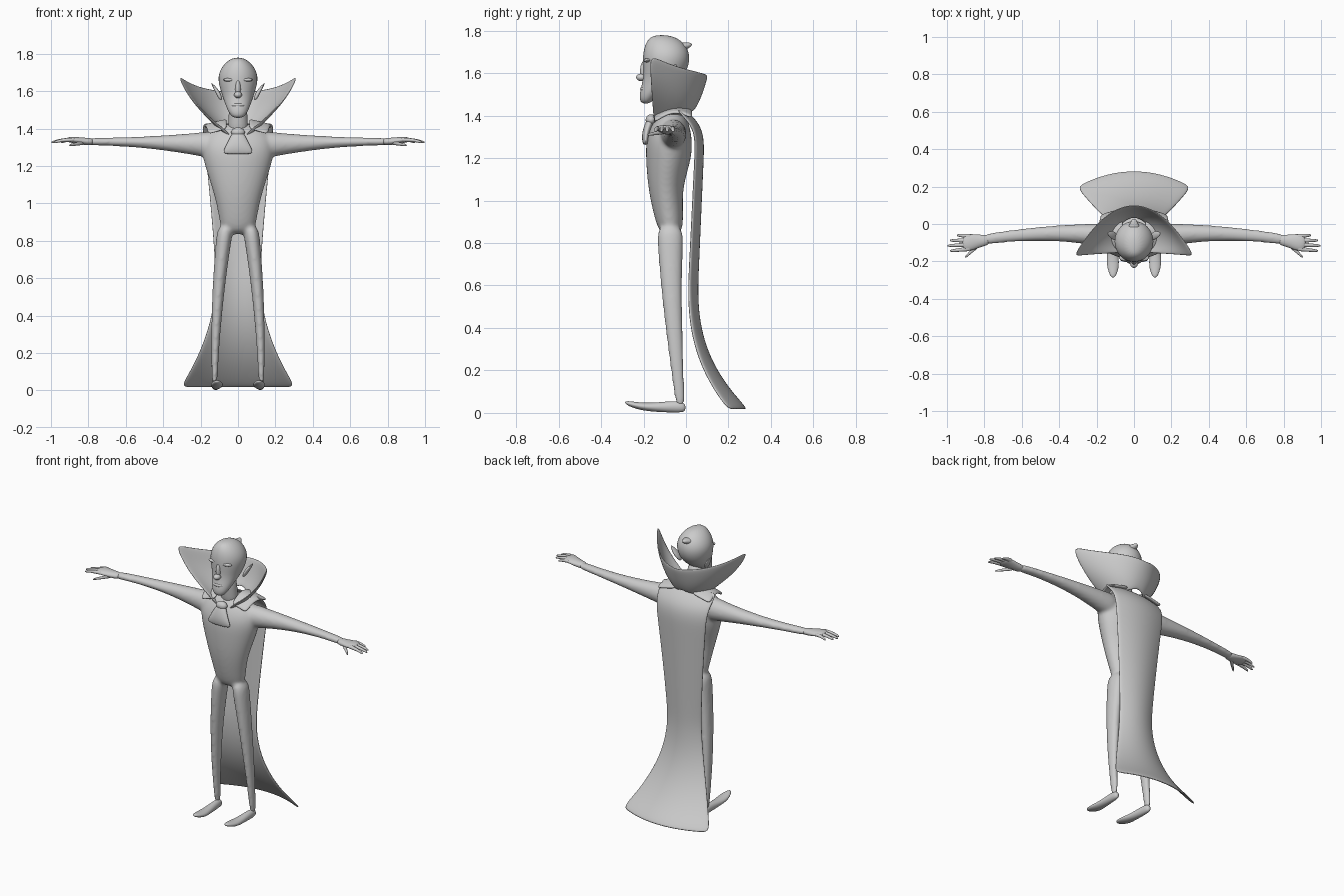
import bpy, bmesh, math
from mathutils import Matrix, Vector

if "Cube" in bpy.data.objects:
    bpy.data.objects.remove(bpy.data.objects["Cube"])

COLOR = (0.6, 0.6, 0.6, 1)
grey = bpy.data.materials.new("plain_grey")
grey.use_nodes = True
grey.diffuse_color = COLOR
grey.node_tree.nodes["Principled BSDF"].inputs["Base Color"].default_value = COLOR


def finish(name, bm, mirror=False, thickness=0, rounding=2):
    bmesh.ops.recalc_face_normals(bm, faces=bm.faces)
    for face in bm.faces:
        face.smooth = True
    mesh = bpy.data.meshes.new(name)
    bm.to_mesh(mesh)
    bm.free()
    mesh.materials.append(grey)
    part = bpy.data.objects.new(name, mesh)
    bpy.context.collection.objects.link(part)
    if mirror:
        part.modifiers.new("mirror", 'MIRROR').use_clip = True
    if thickness:
        shell = part.modifiers.new("shell", 'SOLIDIFY')
        shell.thickness = thickness
        shell.offset = 0
    smooth = part.modifiers.new("rounding", 'SUBSURF')
    smooth.levels = smooth.render_levels = rounding
    return part


def steps(count):
    return [i / count for i in range(count + 1)]


def add_loft(bm, axis, sections, sides, side=1):
    """Join elliptical sections: position, two centre values, two radii."""
    rings = []
    for position, a, b, radius_a, radius_b in sections:
        ring = []
        for i in range(sides):
            angle = math.tau * i / sides
            point = [a + radius_a * math.cos(angle), b + radius_b * math.sin(angle)]
            point.insert("xyz".index(axis), position)
            point[0] *= side
            ring.append(bm.verts.new(point))
        rings.append(ring)
    for ring, following in zip(rings, rings[1:]):
        for i in range(sides):
            bm.faces.new((ring[i - 1], ring[i], following[i], following[i - 1]))
    bm.faces.new(rings[0])
    bm.faces.new(rings[-1])


def loft(name, axis, sections, sides=16, mirror=False):
    bm = bmesh.new()
    add_loft(bm, axis, sections, sides)
    return finish(name, bm, mirror)


def centred(sections):
    return [(z, 0, y, width, depth) for z, y, width, depth in sections]


def sheet(name, rows, thickness):
    bm = bmesh.new()
    grid = [[bm.verts.new(point) for point in row] for row in rows]
    for row, following in zip(grid, grid[1:]):
        for i in range(len(row) - 1):
            bm.faces.new((row[i], row[i + 1], following[i + 1], following[i]))
    return finish(name, bm, mirror=True, thickness=thickness)


def blob(name, centre, size, mirror=False):
    bm = bmesh.new()
    shape = Matrix.Translation(centre) @ Matrix.Diagonal((*size, 1))
    bmesh.ops.create_uvsphere(bm, u_segments=16, v_segments=10, radius=1, matrix=shape)
    return finish(name, bm, mirror, rounding=1)


# Body: torso, arms and legs fused into one skin
def arm_section(t):
    bulk = (1 - t) ** 2
    return (.1 + .72 * t, -.05 - .1 * (t - .4) ** 2, 1.33 - .02 * bulk,
            .03 + .04 * bulk, .02 + .06 * bulk)


def leg_section(t):
    width = .015 + .03 * t
    return (.02 + .87 * t, .125 - .06 * t * t, -.025 - .05 * math.sin(t * math.pi / 2),
            width, 1.45 * width)


torso = centred([(.83, -.07, .09, .05), (.92, -.08, .1, .07), (1.06, -.1, .13, .08),
                 (1.2, -.08, .18, .11), (1.3, -.08, .2, .11), (1.38, -.07, .17, .08),
                 (1.43, -.06, .07, .04)])
bm = bmesh.new()
add_loft(bm, 'z', torso, sides=24)
for side in (-1, 1):
    add_loft(bm, 'x', [arm_section(t) for t in steps(8)], 20, side)
    add_loft(bm, 'z', [leg_section(t) for t in steps(8)], 20, side)
body = finish("body", bm)
fuse = body.modifiers.new("fuse", 'REMESH')
fuse.mode = 'VOXEL'
fuse.voxel_size = .009
fuse.use_smooth_shade = True
body.modifiers.new("soften", 'SMOOTH').iterations = 10

# Feet with upturned toes
loft("foot", 'y', [(0, .12, .025, .015, .02), (-.04, .12, .03, .022, .03),
                   (-.14, .116, .026, .027, .022), (-.22, .112, .03, .038, .018),
                   (-.29, .112, .05, .012, .01)], mirror=True)

# Hands: palm, four fingers and a thumb
loft("palm", 'x', [(.77, -.085, 1.33, .028, .02), (.82, -.09, 1.33, .032, .02),
                   (.88, -.1, 1.34, .05, .018), (.92, -.1, 1.34, .036, .012)], mirror=True)
for i, finger in enumerate(("little", "ring", "middle", "index")):
    base = .87
    reach = 1 - .013 * (i - 2) ** 2 - base
    loft(finger + "_finger", 'x',
         [(base + reach * t, -.066 - .022 * i + .006 * t * (1 - i), 1.34 - .015 * t ** 3,
           .013 - .007 * t * t, .012 - .006 * t * t) for t in steps(4)], 8, mirror=True)
loft("thumb", 'x', [(.82 + .085 * t, -.1 - .08 * t, 1.325 - .015 * t,
                     .018 - .011 * t, .013 - .007 * t) for t in steps(3)], 10, mirror=True)

# Head, neck and face
loft("neck", 'z', centred([(1.36, -.08, .06, .05), (1.45, -.09, .05, .045), (1.56, -.1, .05, .05)]))
loft("head", 'z', centred([(1.455, -.19, .028, .022), (1.49, -.18, .053, .042),
                           (1.54, -.14, .073, .07), (1.59, -.1, .09, .1), (1.68, -.09, .116, .118),
                           (1.75, -.1, .075, .09), (1.78, -.115, .025, .04)]), sides=20)
blob("nose_bridge", (0, -.195, 1.61), (.016, .022, .05))
blob("nose_tip", (0, -.21, 1.58), (.022, .026, .018))
blob("lips", (0, -.195, 1.525), (.04, .022, .013))
blob("brow", (.045, -.18, 1.66), (.036, .02, .01), mirror=True)
loft("ear", 'z', [(1.55, .09, -.075, .01, .012), (1.6, .11, -.06, .016, .03),
                  (1.645, .143, -.05, .003, .006)], 10, mirror=True)
loft("hair_tuft", 'y', [(-.05 + .08 * t, 0, 1.715 + .02 * t, .05 - .04 * t, .03 - .02 * t)
                        for t in steps(2)], 10)


# Cape: narrows from the shoulders to the knees, then sweeps out and back
def cape_row(t):
    z = 1.43 - 1.415 * t
    upper = max(0, z - .6) / .8
    lower = max(0, .6 - z) / .6
    width = .12 + .07 * upper ** 1.3 + .2 * lower ** 2
    curl = .1 * (max(0, z - 1.2) / .23) ** 4
    centre = .05 + .035 * upper + .25 * lower ** 2.5 - curl
    edge = .012 + .04 * upper + .2 * lower ** 2.5 - curl
    return [(width * f, centre + (edge - centre) * f * f, z) for f in steps(5)]


sheet("cape", [cape_row(t) for t in steps(20)], thickness=.015)


# Cape folds lying over the shoulders
def drape_row(t):
    z = 1.42 + .035 * math.sin(math.pi * t) - .02 * t
    return [(.06 + (.13 - .03 * t) * f, .03 - .18 * t, z - .03 * f) for f in steps(3)]


sheet("shoulder_drape", [drape_row(t) for t in steps(5)], thickness=.018)


# Tall flared collar, from the nape round to the front points
def collar_row(t):
    angle = .9 * math.pi * t
    low = Vector((.085 * math.sin(angle), -.06 + .095 * math.cos(angle), 1.43 - .075 * t))
    high = Vector((.325 * t, .1 - .275 * t * t, 1.59 + .04 * t + .06 * t ** 4))
    row = []
    for up in steps(4):
        point = low.lerp(high, up)
        bow = math.sin(math.pi * up)
        point.x *= 1 + .16 * bow
        point.z -= .02 * bow
        row.append(point)
    return row


sheet("collar", zip(*[collar_row(t) for t in steps(8)]), thickness=.012)

# Neckcloth with knot
loft("neckcloth", 'z', centred([(1.262, -.19, .07, .01), (1.275, -.19, .084, .016),
                                (1.32, -.19, .06, .02), (1.4, -.16, .02, .02)]))
blob("knot", (0, -.165, 1.38), (.038, .026, .026))
